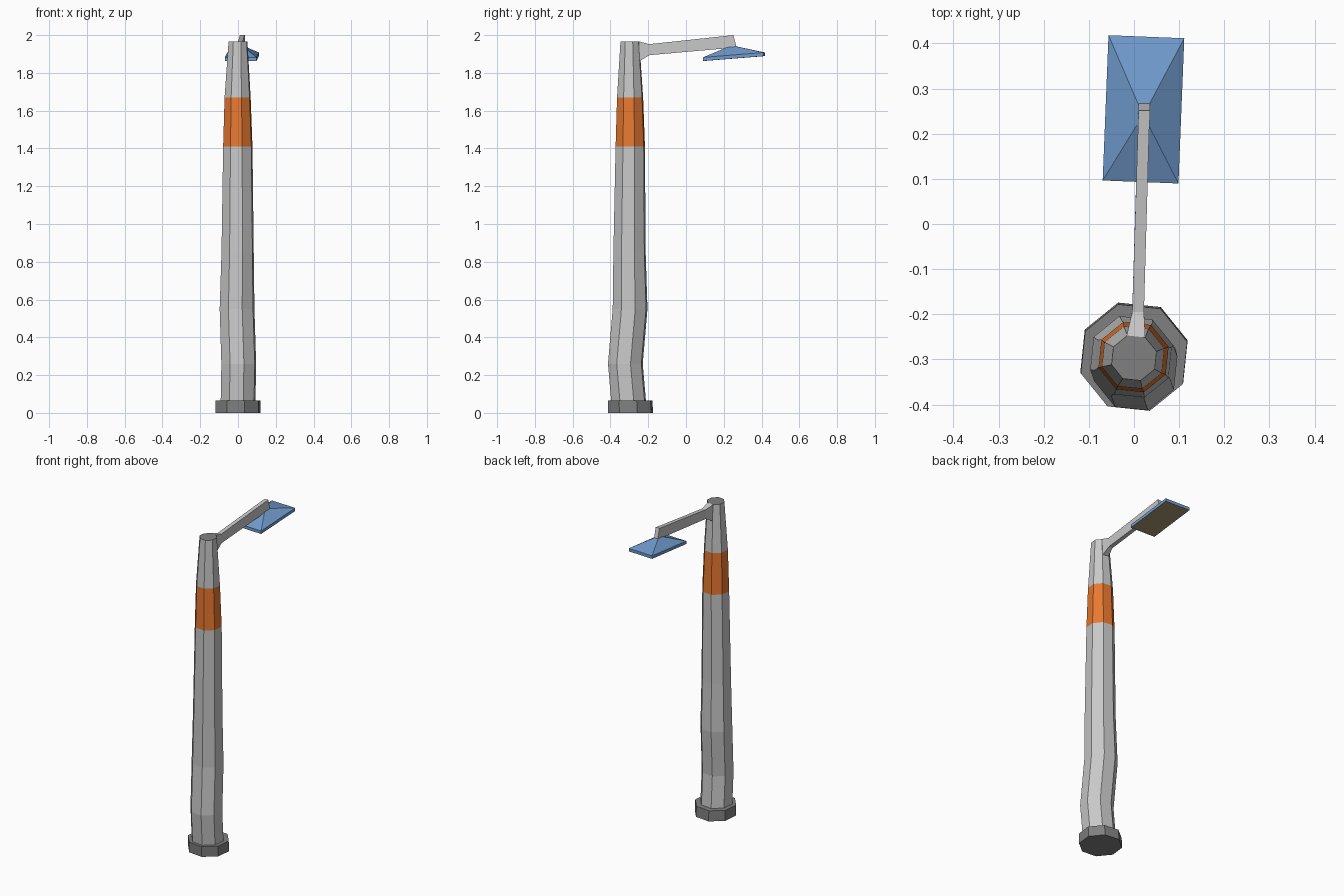
import bpy, bmesh, math
from mathutils import Vector

if "Cube" in bpy.data.objects:
    bpy.data.objects.remove(bpy.data.objects["Cube"])


def material(name, rgb):
    m = bpy.data.materials.new(name)
    m.diffuse_color = (*rgb, 1)
    m.use_nodes = True
    m.node_tree.nodes["Principled BSDF"].inputs["Base Color"].default_value = m.diffuse_color
    return m


light_grey = material("light grey", (0.578, 0.578, 0.578))
dark_grey = material("dark grey", (0.216, 0.216, 0.216))
orange = material("orange", (0.80, 0.19, 0.03))
blue = material("blue", (0.165, 0.33, 0.61))
lamp_cream = material("lamp cream", (0.36, 0.30, 0.165))


def loft(name, rings, mats, rule=None):
    """Skin a list of point rings, cap both ends, colour faces by a rule."""
    bm = bmesh.new()
    loops = [[bm.verts.new(p) for p in ring] for ring in rings]
    n = len(loops[0])
    for a, b in zip(loops, loops[1:]):
        for i in range(n):
            j = (i + 1) % n
            bm.faces.new((a[i], a[j], b[j], b[i]))
    bm.faces.new(loops[0][::-1])
    bm.faces.new(loops[-1])
    bmesh.ops.recalc_face_normals(bm, faces=bm.faces)
    if rule:
        for f in bm.faces:
            f.material_index = rule(f.calc_center_median(), f.normal)
    me = bpy.data.meshes.new(name)
    bm.to_mesh(me)
    bm.free()
    for m in mats:
        me.materials.append(m)
    ob = bpy.data.objects.new(name, me)
    bpy.context.collection.objects.link(ob)
    return ob


def octagon(x, y, z, r):
    return [(x + r * math.cos(math.radians(16.5 + 45 * k)),
             y + r * math.sin(math.radians(16.5 + 45 * k)), z) for k in range(8)]


# Base collar
loft("base_collar", [octagon(0, -0.293, 0, 0.124),
                     octagon(0, -0.296, 0.065, 0.123)], [dark_grey])

# Bent, tapering post with a painted band and a dark cap
post = [(0.0, -0.302, 0.04, 0.096), (0.004, -0.321, 0.26, 0.096),
        (-0.005, -0.296, 0.55, 0.096), (-0.002, -0.299, 0.85, 0.089),
        (-0.001, -0.295, 1.41, 0.081), (-0.002, -0.296, 1.67, 0.072),
        (0.0, -0.297, 1.967, 0.052)]


def post_colour(c, n):
    if abs(n.z) > 0.9:
        return 2
    return 1 if 1.41 < c.z < 1.67 else 0


loft("post", [octagon(*s) for s in post], [light_grey, orange, dark_grey], post_colour)


# Arm, flared where it meets the post
def arm_ring(x, w, y_low, z_low, y_top, z_top):
    return [(x - w / 2, y_low, z_low), (x + w / 2, y_low, z_low),
            (x + w / 2, y_top, z_top), (x - w / 2, y_top, z_top)]


loft("arm", [arm_ring(0.004, 0.042, -0.25, 1.860, -0.25, 1.967),
             arm_ring(0.009, 0.026, -0.193, 1.894, -0.195, 1.952),
             arm_ring(0.021, 0.025, 0.215, 1.930, 0.205, 1.995),
             arm_ring(0.023, 0.026, 0.267, 1.938, 0.251, 2.0)], [light_grey])

# Lamp head: thin rim with a pyramid roof, pitched and turned with the arm
yaw = math.radians(-2.3)


def lamp_ring(w, y0, y1, z):
    pts = []
    for px, py in ((-w / 2, y0), (w / 2, y0), (w / 2, y1), (-w / 2, y1)):
        pts.append(Vector((0.021 + px * math.cos(yaw) - py * math.sin(yaw),
                           0.254 + px * math.sin(yaw) + py * math.cos(yaw),
                           z + 0.08 * py)))
    return pts


loft("lamp_head", [lamp_ring(0.168, -0.161, 0.161, 1.876),
                   lamp_ring(0.168, -0.161, 0.161, 1.895),
                   lamp_ring(0.026, -0.035, 0.013, 1.939)],
     [blue, lamp_cream], lambda c, n: 1 if n.z < -0.9 else 0)
